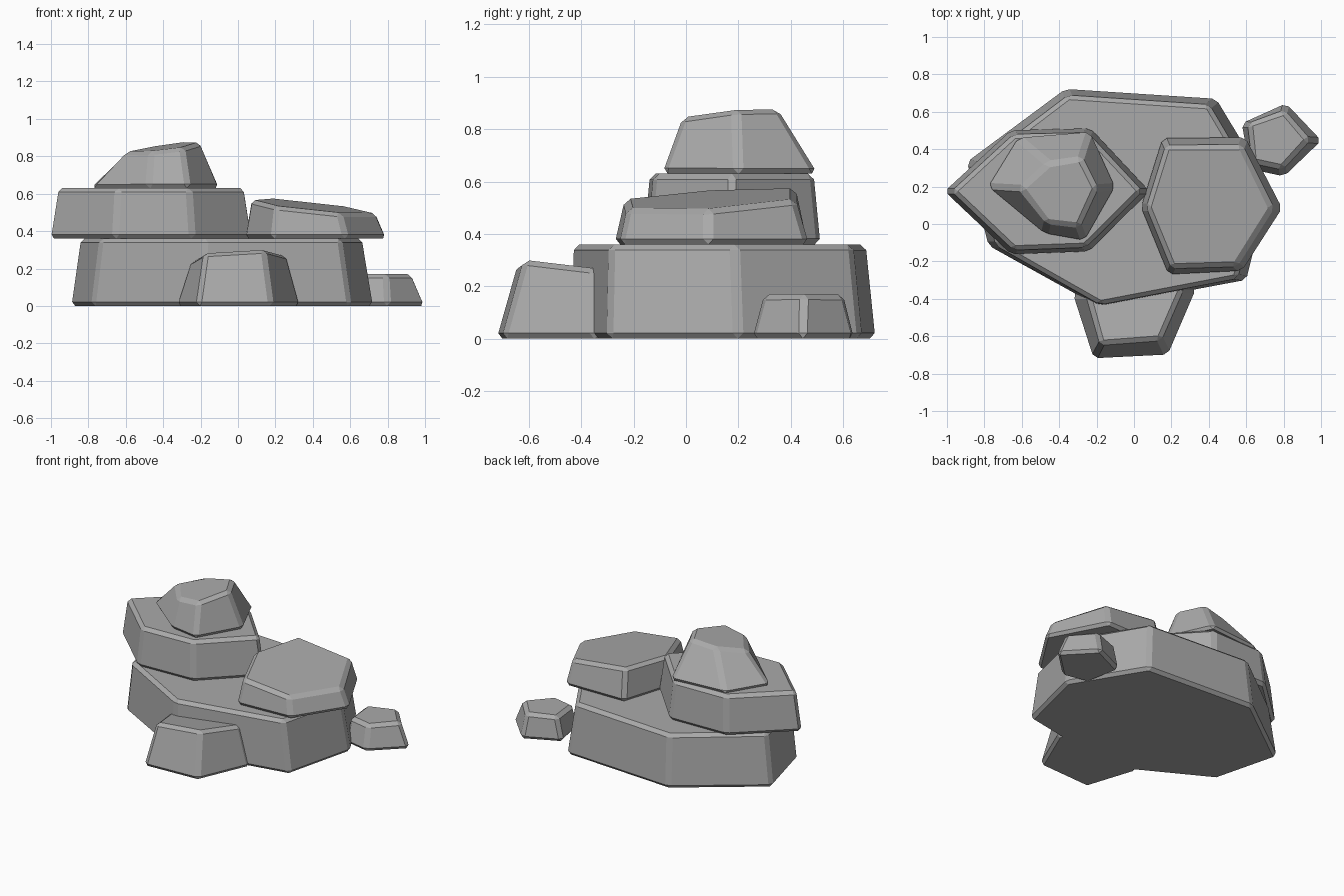
import bpy, bmesh
from mathutils import Vector

if "Cube" in bpy.data.objects:
    bpy.data.objects.remove(bpy.data.objects["Cube"])

stone = bpy.data.materials.new("grey stone")
stone.diffuse_color = (0.40, 0.40, 0.40, 1)
stone.use_nodes = True
stone.node_tree.nodes["Principled BSDF"].inputs["Base Color"].default_value = stone.diffuse_color


def rock(name, z0, bottom, top, height, slope=(0, 0), bevel=0.022, grow=0.016):
    """Chamfered prism between two outlines; top is the plane height + slope.(x, y)."""
    bm = bmesh.new()

    def ring(points, level):
        mid = sum((Vector(p) for p in points), Vector((0, 0))) / len(points)
        verts = []
        for p in points:
            q = Vector(p) + (Vector(p) - mid).normalized() * grow  # allow for the chamfer
            verts.append(bm.verts.new((q.x, q.y, level(q))))
        return verts

    lo = ring(bottom, lambda q: z0)
    hi = ring(top, lambda q: height + slope[0] * q.x + slope[1] * q.y)
    n = len(lo)
    bm.faces.new(lo)
    bm.faces.new(hi)
    for i in range(n):
        j = (i + 1) % n
        bm.faces.new((lo[i], lo[j], hi[j], hi[i]))
    bmesh.ops.recalc_face_normals(bm, faces=bm.faces[:])
    bmesh.ops.bevel(bm, geom=bm.edges[:], offset=bevel, segments=1,
                    affect='EDGES', clamp_overlap=True)
    me = bpy.data.meshes.new(name)
    bm.to_mesh(me)
    bm.free()
    me.materials.append(stone)
    bpy.context.collection.objects.link(bpy.data.objects.new(name, me))


# wide base boulder
base = [(-.88, .33), (-.765, -.11), (-.18, -.43), (.59, -.29),
        (.71, .2), (.43, .66), (-.36, .71)]
rock("base_boulder", 0, base,
     [(x * .93 - .01, y * .955 - .005) for x, y in base], .36)

# overhanging slab on the left
slab = [(-1, .175), (-.65, -.15), (-.25, -.135), (.07, .175), (-.24, .5), (-.65, .49)]
rock("left_slab", .36, slab,
     [(-.465 + (x + .465) * .92, .175 + (y - .175) * .92) for x, y in slab], .63)

# peak standing on the left slab
rock("left_peak", .63,
     [(-.78, .2), (-.475, -.04), (-.27, -.08), (-.11, .2), (-.24, .49), (-.62, .46)],
     [(-.59, .19), (-.46, .02), (-.3, 0), (-.215, .19), (-.29, .34), (-.45, .31)],
     .887, (.13, .08))

# tilted slab on the right
rock("right_slab", .36,
     [(.05, .09), (.16, .45), (.59, .455), (.785, .085), (.575, -.24), (.19, -.26)],
     [(.085, .09), (.18, .405), (.57, .405), (.725, .085), (.54, -.21), (.21, -.22)],
     .571, (-.11, .06))

# rock leaning into the front, its back buried in the base
rock("front_rock", 0,
     [(-.315, -.38), (-.21, -.71), (.175, -.69), (.32, -.35), (.18, -.08), (-.2, -.08)],
     [(-.235, -.38), (-.17, -.63), (.135, -.605), (.245, -.35), (.14, -.14), (-.15, -.14)],
     .2, (.07, -.15))

# pebble at the back right
rock("pebble", 0,
     [(.81, .635), (.995, .445), (.80, .265), (.63, .3), (.585, .53)],
     [(.80, .59), (.92, .45), (.79, .31), (.645, .34), (.625, .53)], .17)
